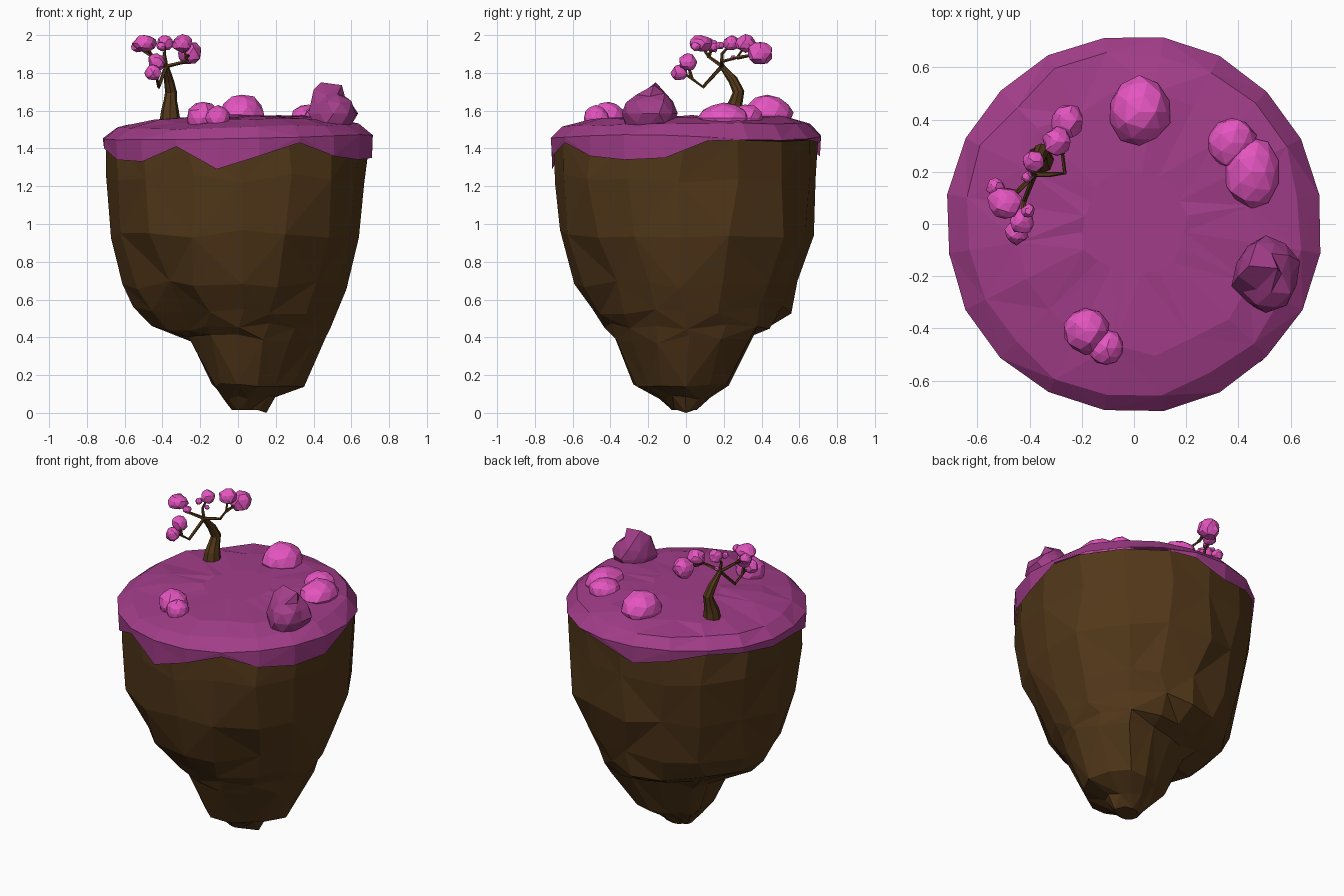
import bpy, bmesh, random
from math import sin, cos, radians, tau
from mathutils import Vector

if "Cube" in bpy.data.objects:
    bpy.data.objects.remove(bpy.data.objects["Cube"])

random.seed(7)


def material(name, rgb):
    m = bpy.data.materials.new(name)
    m.diffuse_color = (*rgb, 1)
    m.use_nodes = True
    m.node_tree.nodes["Principled BSDF"].inputs["Base Color"].default_value = m.diffuse_color
    return m


BROWN = material("earth", (0.085, 0.039, 0.010))
PURPLE = material("purple_grass", (0.36, 0.047, 0.25))
PINK = material("pink_leaves", (0.78, 0.09, 0.53))


def finish(bm, name, mat):
    bmesh.ops.recalc_face_normals(bm, faces=bm.faces)
    me = bpy.data.meshes.new(name)
    bm.to_mesh(me)
    bm.free()
    me.materials.append(mat)
    ob = bpy.data.objects.new(name, me)
    bpy.context.collection.objects.link(ob)
    return ob


def loft(name, rings, mat, start=True, end=True):
    """Skin equal-length rings of points with triangles."""
    bm = bmesh.new()
    vs = [[bm.verts.new(p) for p in r] for r in rings]
    n = len(vs[0])
    for k, (a, b) in enumerate(zip(vs, vs[1:])):
        for i in range(n):
            j = (i + 1) % n
            if (i + k) % 2:
                bm.faces.new((a[i], a[j], b[j]))
                bm.faces.new((a[i], b[j], b[i]))
            else:
                bm.faces.new((a[i], a[j], b[i]))
                bm.faces.new((a[j], b[j], b[i]))
    if start:
        bm.faces.new(vs[0])
    if end:
        bm.faces.new(vs[-1])
    return finish(bm, name, mat)


def tube(name, pts, mat, n=6):
    """Tapered limb through (x, y, z, radius) points."""
    ps = [Vector(p[:3]) for p in pts]
    rings = []
    for k, p in enumerate(ps):
        t = ps[min(k + 1, len(ps) - 1)] - ps[max(k - 1, 0)]
        q = Vector((0, 0, 1)).rotation_difference(t)
        r = pts[k][3]
        rings.append([p + q @ Vector((r * cos(tau * i / n), r * sin(tau * i / n), 0))
                      for i in range(n)])
    return loft(name, rings, mat)


def blob(name, c, r, mat, jitter=0.1, peaks=()):
    """Faceted lump, optionally pulled out to given peak points."""
    bm = bmesh.new()
    bmesh.ops.create_icosphere(bm, subdivisions=2, radius=1)
    for v in bm.verts:
        s = 1 + random.uniform(-jitter, jitter * 0.6)
        v.co = Vector(c) + Vector([v.co[i] * r[i] * s for i in range(3)])
    for p in map(Vector, peaks):
        min(bm.verts, key=lambda v: (v.co - p).length).co = p
    return finish(bm, name, mat)


def back_right_dip(a):
    return 0.045 * max(0, cos(a - radians(45))) ** 3


# Hanging earth body: height, then radius every 45 degrees from +x
# (a shelf overhangs on the back left, the rest tapers to the tip)
LEVELS = [
    (1.46, .70, .715, .70, .705, .70, .705, .70, .705),
    (1.24, .67, .71, .69, .70, .705, .70, .695, .715),
    (0.95, .65, .70, .672, .645, .672, .675, .66, .68),
    (0.68, .58, .60, .595, .60, .625, .55, .60, .55),
    (0.54, .53, .54, .55, .54, .565, .43, .50, .48),
    (0.46, .49, .50, .43, .38, .46, .35, .43, .43),
    (0.39, .47, .46, .32, .29, .26, .29, .385, .39),
    (0.15, .35, .30, .19, .18, .12, .17, .28, .28),
    (0.08, .20, .16, .12, .10, .07, .10, .14, .16),
    (0.015, .15, .08, .03, .03, .03, .04, .07, .09)]
rings = []
for k, (z, *radii) in enumerate(LEVELS):
    ring = []
    amp = 0 if k in (0, len(LEVELS) - 1) else 0.5 if k > 6 else 1
    for i in range(16):
        h = i // 2
        r = radii[h] if i % 2 == 0 else (radii[h] + radii[(h + 1) % 8]) / 2
        r *= 1 + amp * random.uniform(-.02, .015) * (0.5 if k < 2 else 1)
        a = tau * i / 16 + amp * random.uniform(-.07, .07)
        x, y = r * cos(a), r * sin(a)
        dz = 0.022 * (x + y) - back_right_dip(a) if k == 0 else amp * random.uniform(-.025, .025)
        ring.append((x, y, z + dz))
    rings.append(ring)
rings[-1][0] = (.15, 0, 0)
loft("island_body", rings, BROWN)

# Grass cap: domed top with a ragged skirt, bare at the back right
SKIRT = [1.44, 1.47, 1.49, 1.49, 1.43, 1.36, 1.40, 1.44, 1.42, 1.40,
         1.40, 1.34, 1.33, 1.41, 1.29, 1.36, 1.43, 1.36, 1.34, 1.35]
angles = [radians(9 + 18 * i) for i in range(20)]


def cap_ring(r, z, jit, dip=0):
    ring = []
    for a in angles:
        s = r + random.uniform(-jit, jit)
        x, y = s * cos(a), s * sin(a)
        ring.append((x, y, z + 0.022 * (x + y) + random.uniform(-jit, jit) * 0.3
                     - dip * back_right_dip(a)))
    return ring


rim = cap_ring(.722, 1.468, .006, 1)
skirt = [(.718 * cos(a), .718 * sin(a), min(z, p[2] - .004))
         for a, z, p in zip(angles, SKIRT, rim)]
loft("grass_cap", [skirt, rim, cap_ring(.65, 1.525, .02, .3), cap_ring(.48, 1.556, .04),
                   cap_ring(.2, 1.57, .02)], PURPLE, start=False)

# Purple rock
blob("rock", (.505, -.19, 1.585), (.13, .145, .12), PURPLE, .12,
     [(.44, -.16, 1.75), (.55, -.17, 1.735), (.60, -.2, 1.64), (.40, -.2, 1.71),
      (.47, -.25, 1.68)])

# Pink bushes
for i, (c, r, peaks) in enumerate([
        ((.02, .43, 1.58), (.12, .135, .11), [(.02, .57, 1.59)]),
        ((.45, .20, 1.56), (.105, .14, .085), []),
        ((.375, .31, 1.56), (.095, .10, .075), []),
        ((-.185, -.41, 1.56), (.09, .09, .09), []),
        ((-.105, -.475, 1.56), (.068, .07, .068), [])]):
    blob(f"bush_{i + 1}", c, r, PINK, .08, peaks)

# Bent tree: trunk and branches
FORK = (-.38, .19, 1.835)
tube("trunk", [(-.36, .245, 1.54, .056), (-.36, .25, 1.60, .047), (-.358, .265, 1.65, .036),
               (-.355, .278, 1.70, .031), (-.366, .25, 1.76, .026), (*FORK, .014)], BROWN, 8)
for i, path in enumerate([
        [(-.42, .09, 1.725), (-.43, .03, 1.77), (-.445, -.03, 1.81)],
        [(-.43, .03, 1.77), (-.43, .01, 1.85)],
        [(-.45, .12, 1.885), (-.49, .08, 1.945)],
        [(-.39, .19, 1.90), (-.385, .235, 1.95)],
        [(-.32, .19, 1.85), (-.265, .195, 1.862), (-.275, .27, 1.88), (-.29, .31, 1.94)],
        [(-.275, .27, 1.88), (-.255, .38, 1.90)],
        [(-.45, .12, 1.885), (-.53, .14, 1.935)]]):
    start = [] if i in (1, 5, 6) else [FORK]
    pts = start + path
    tube(f"branch_{i + 1}", [(*p, .011 - .005 * k / (len(pts) - 1)) for k, p in enumerate(pts)],
         BROWN, 5)

# Blossom clusters
for i, (x, y, z, r) in enumerate([
        (-.495, .08, 1.955, .065), (-.53, .14, 1.94, .036), (-.385, .24, 1.957, .045),
        (-.295, .315, 1.955, .056), (-.255, .395, 1.905, .068), (-.43, .01, 1.857, .05),
        (-.45, -.035, 1.80, .045), (-.405, .05, 1.94, .026), (-.41, .18, 1.945, .022),
        (-.40, .25, 1.88, .015)]):
    flat = .065 if i == 4 else .047
    blob(f"blossom_{i + 1}", (x, y, z), (r, r, min(r * .95, flat)), PINK, .14,
         [(x, y, 2.0)] if i == 0 else [])
